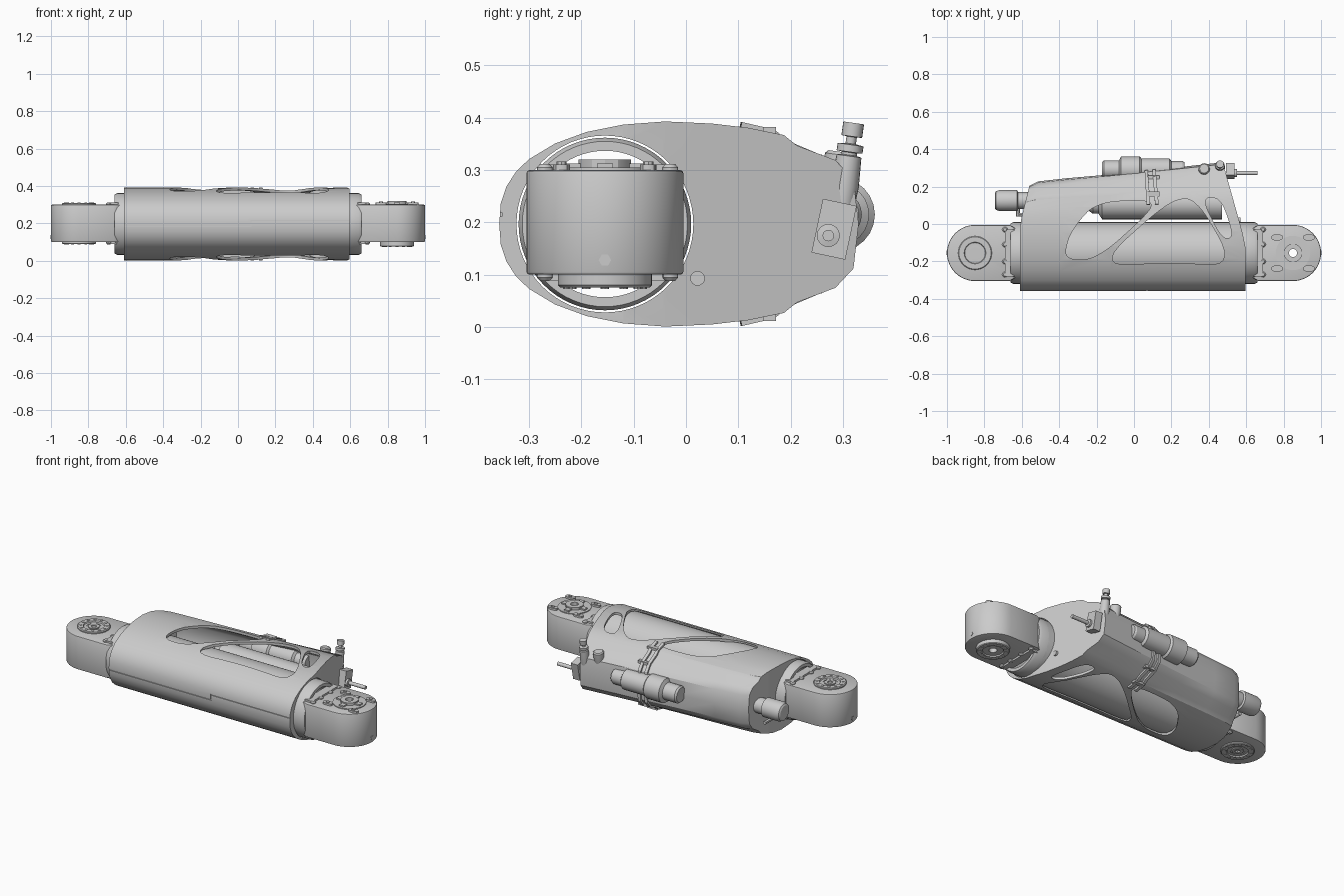
import bpy, bmesh, math
from mathutils import Vector

if "Cube" in bpy.data.objects:
    bpy.data.objects.remove(bpy.data.objects["Cube"])

CY, CZ = -0.155, 0.197          # main tube axis


def make(name, verts, faces):
    bm = bmesh.new()
    vs = [bm.verts.new(v) for v in verts]
    for f in faces:
        bm.faces.new([vs[i] for i in f])
    bmesh.ops.remove_doubles(bm, verts=bm.verts, dist=1e-5)
    bmesh.ops.recalc_face_normals(bm, faces=bm.faces)
    me = bpy.data.meshes.new(name)
    bm.to_mesh(me)
    bm.free()
    ob = bpy.data.objects.new(name, me)
    bpy.context.collection.objects.link(ob)
    return ob


def turned(name, origin, axis, prof, seg=32, ring=False):
    """Lathe (radius, distance) profile about an axis; ring=True closes it as a hollow loop."""
    q = Vector(axis).to_track_quat('Z', 'Y')
    o = Vector(origin)
    if not ring:
        prof = [(0, prof[0][1])] + prof + [(0, prof[-1][1])]
    n = len(prof)
    verts = [o + q @ Vector((r * math.cos(2 * math.pi * k / seg), r * math.sin(2 * math.pi * k / seg), a))
             for k in range(seg) for r, a in prof]
    faces = []
    for k in range(seg):
        k2 = (k + 1) % seg
        for i in range(n if ring else n - 1):
            j = (i + 1) % n
            f = [k * n + i, k * n + j, k2 * n + j, k2 * n + i]
            if prof[i][0] == 0:
                f = [k * n, k * n + j, k2 * n + j]
                verts[k * n] = verts[0]
            elif prof[j][0] == 0:
                f = [k * n + i, j, k2 * n + i]
            if prof[i][0] == 0:
                f[0] = 0
            faces.append(f)
    return make(name, verts, faces)


def prism(name, pts, z0, z1):
    n = len(pts)
    return make(name, [(x, y, z0) for x, y in pts] + [(x, y, z1) for x, y in pts],
                [list(range(n)), list(range(n, 2 * n))] +
                [[i, (i + 1) % n, n + (i + 1) % n, n + i] for i in range(n)])


def box(name, c, s):
    x, y, z = c
    a, b, h = s[0] / 2, s[1] / 2, s[2] / 2
    return prism(name, [(x - a, y - b), (x + a, y - b), (x + a, y + b), (x - a, y + b)], z - h, z + h)


def apply(ob, kind, **kw):
    m = ob.modifiers.new(kind, kind)
    for k, v in kw.items():
        setattr(m, k, v)
    bpy.context.view_layer.objects.active = ob
    bpy.ops.object.modifier_apply(modifier=m.name)


def cut(ob, cutter):
    cutter.hide_render = True
    apply(ob, 'BOOLEAN', object=cutter, operation='DIFFERENCE', solver='EXACT')
    bpy.data.objects.remove(cutter)


def rounded(pts, times=3):
    for _ in range(times):
        out = []
        for i, p in enumerate(pts):
            a, b = Vector(p), Vector(pts[(i + 1) % len(pts)])
            out += [a.lerp(b, .22), a.lerp(b, .78)]
        pts = [tuple(v) for v in out]
    return pts


# Shell cross-section: (y, half height)
HALF = [(-.357, 0), (-.354, .04), (-.343, .072), (-.325, .1), (-.3, .124), (-.25, .154), (-.19, .176),
        (-.12, .190), (-.04, .196), (.05, .192), (.12, .184), (.19, .17), (.215, .15), (.29, .122),
        (.325, .085), (.335, 0)]
TAPER = [(0, .61), (.04, .68), (.18, .73), (.4, .79), (.6, .855), (.8, .92), (1, .985)]


def taper(t):
    for (a, s), (b, r) in zip(TAPER, TAPER[1:]):
        if t <= b:
            return s + (r - s) * (t - a) / (b - a)
    return TAPER[-1][1]


def skin(y, h, t, inset=0):
    """Point on the tapered shell at section t."""
    y = y * (1 - inset * 2.9)
    h = math.copysign(max(abs(h) - inset, 0), h)
    if y > 0:
        y *= taper(t)
    xl = -.61 + max(0, y) * .25 + inset
    xr = .595 - max(0, y + .1) * .28 - inset
    return (xl + (xr - xl) * t, y, CZ + h)


def loft(name, inset):
    ring = HALF + [(y, -h) for y, h in reversed(HALF[1:-1])]
    m, n = len(ring), len(HALF)
    verts = [skin(y, h, t, inset) for t, _ in TAPER for y, h in ring]
    faces = [[s * m + i, s * m + (i + 1) % m, (s + 1) * m + (i + 1) % m, (s + 1) * m + i]
             for s in range(len(TAPER) - 1) for i in range(m)]
    for base in (0, (len(TAPER) - 1) * m):
        for i in range(n - 1):
            f = dict.fromkeys([i, i + 1, (m - i - 1) % m, (m - i) % m])
            faces.append([base + k for k in f])
    return make(name, verts, faces)


# Hollow shell with tube bore, windows and seam grooves
shell = loft("outer_shell", 0)
cut(shell, loft("shell_cavity", .015))
cut(shell, turned("bore_cutter", (-.8, CY, CZ), (1, 0, 0), [(.169, 0), (.169, 1.6)], 64))
windows = [
    [(-.375, -.19), (-.345, -.05), (-.21, .115), (.09, .13), (.09, .07), (-.2, -.19)],
    [(-.2, -.225), (.18, .12), (.33, .145), (.54, -.225), (.2, -.205)],
    [(.36, .14), (.465, .14), (.535, -.07), (.47, -.08)]]
for w in windows:
    cut(shell, prism("window_cutter", rounded(w), -.2, .6))
for x0, x1, z in ((-.7, .07, .185), (.07, .7, .215)):
    cut(shell, box("seam_cutter", ((x0 + x1) / 2, -.357, z), (x1 - x0, .012, .006)))
cut(shell, box("seam_step_cutter", (.07, -.357, .2), (.006, .012, .036)))

# Main tube with end collars
turned("main_tube", (0, CY, CZ), (1, 0, 0), [(.165, -.6), (.165, .6), (.14, .6), (.14, -.6)], 64, True)
for s, side in ((-1, "left"), (1, "right")):
    turned(side + "_collar", (0, CY, CZ), (s, 0, 0),
           [(.165, .58), (.165, .645), (.158, .66), (.14, .66), (.14, .58)], 64, True)

# Inner reservoir behind the windows
turned("inner_reservoir", (0, .11, CZ), (1, 0, 0),
       [(.04, -.24), (.055, -.22), (.055, -.19), (.085, -.17), (.085, .47)])

# End links, hubs and bolts
for s, side in ((-1, "left"), (1, "right")):
    cx = s * .85
    pts = [(s * .63, CY - .13), (s * .665, CY - .15)]
    pts += [(cx + s * .15 * math.cos(a), CY + .15 * math.sin(a))
            for a in [math.radians(-90 + 180 * k / 24) for k in range(25)]]
    pts += [(s * .665, CY + .15), (s * .63, CY + .13)]
    link = prism(side + "_link", pts, .1, .3)
    apply(link, 'BEVEL', width=.006, segments=2, limit_method='ANGLE', angle_limit=math.radians(40))
    cut(link, turned("pin_bore_cutter", (cx, CY, 0), (0, 0, 1), [(.022, 0), (.022, .5)]))
    turned(side + "_set_screw", (s * .99, CY, .128), (s, 0, 0), [(.012, 0), (.012, .012)], 6)
    for d, name in ((1, "upper"), (-1, "lower")):
        o, ax = (cx, CY, .2), (0, 0, d)
        # shoulder plates between link and tube
        box(f"{side}_{name}_shoulder", (s * .665, CY, .2 + d * .1), (.05, .25, .022))
        for y in (-.03, -.11, -.2, -.27):
            turned(f"{side}_{name}_rivet", (s * .69, y, .2), ax, [(.015, .09), (.015, .105), (.009, .112)], 12)
        if s > 0 and d > 0:
            turned("right_top_flange", o, ax, [(.092, .09), (.092, .105), (.022, .105), (.022, .09)], 40, True)
            turned("right_top_nut", o, ax, [(.05, .1), (.05, .12), (.022, .12), (.022, .1)], 12, True)
            for i in (-1, 1):
                for j in (-1, 1):
                    x, y = cx + i * .085, CY + j * .083
                    c = prism("hub_clamp", rounded([(x - .03, y - .016), (x + .03, y - .016),
                                                    (x + .03, y + .016), (x - .03, y + .016)], 2), .295, .311)
                    turned("clamp_screw", (x, y, .2), ax, [(.01, .1), (.01, .116)], 8)
            for i, j in ((1, 0), (-1, 0), (0, 1), (0, -1)):
                box("hub_key", (cx + i * .062, CY + j * .062, .307), (.03, .03, .012))
        else:
            top = .124 if s > 0 else .11
            hole = .022 if s > 0 else .04
            turned(f"{side}_{name}_hub", o, ax, [(.09, .09), (.09, top - .004), (.086, top), (.058, top),
                   (.055, top - .007), (hole, top - .007), (hole, .09)], 40, True)
            if s < 0:
                turned(f"left_{name}_pin", o, ax, [(.032, .08), (.032, .106), (.015, .106), (.015, .098)], 12)
            for k in range(12):
                a = math.tau * k / 12
                turned("hub_bolt", (cx + .072 * math.cos(a), CY + .072 * math.sin(a), .2), ax,
                       [(.008, .1), (.008, top + .003)], 8)

# Rear motor with stepped barrel
turned("rear_motor", (0, .29, .215), (1, 0, 0),
       [(.042, -.17), (.05, -.16), (.05, -.08), (.071, -.07), (.071, .03), (.06, .04), (.06, .19),
        (.046, .2), (.046, .26), (.04, .27)], 24)

# Band clamp wrapping the back of the shell
bands = HALF[10:] + [(y, -h) for y, h in reversed(HALF[10:-1])]
for t0, t1 in ((.58, .597), (.62, .637)):
    v = [skin(y, h, t, -.005) for y, h in bands for t in (t0, t1)]
    band = make("band_clamp", v, [[2 * i, 2 * i + 1, 2 * i + 3, 2 * i + 2] for i in range(len(bands) - 1)])
    apply(band, 'SOLIDIFY', thickness=.012, offset=0)
for d in (-1, 1):
    box("clamp_bridge", (.105, .16, CZ + d * .178), (.065, .025, .014))
    box("clamp_buckle", (.105, .25, CZ + d * .125), (.065, .02, .016))

# Rounded port on the left end
turned("left_port", (-.56, .125, .2), (-1, 0, 0),
       [(.045, 0), (.045, .06), (.056, .065), (.056, .16), (.05, .178), (.04, .184)])
turned("left_port_pipe", (-.55, .05, .11), (-1, 0, 0), [(.01, 0), (.01, .07)], 12)
turned("left_port_crossbar", (-.62, .04, .11), (0, 1, 0), [(.01, 0), (.01, .1)], 12)

# Tilted valve, cone plug, connector block and cable
AX = (0, .14, .99)
turned("valve", (.46, .295, .21), AX,
       [(.022, 0), (.027, .06), (.024, .118), (.015, .12), (.015, .125), (.025, .126), (.025, .14), (.01, .142),
        (.01, .155), (.02, .156), (.02, .182)], 20)
turned("cone_plug", (.375, .28, .22), AX, [(.017, 0), (.03, .08), (.03, .11), (.024, .116)], 20)
block = box("connector_block", (0, 0, 0), (.045, .066, .105))
block.location = (.515, .283, .187)
block.rotation_euler = (math.radians(-12), 0, 0)
turned("cable_gland", (.53, .272, .175), (1, 0, 0), [(.022, 0), (.022, .02), (.011, .022), (.011, .13)], 16)

# Small plug in the right end face
turned("end_plug", (.53, .022, .093), (1, 0, .0), [(.014, 0), (.014, .04)], 16)

bpy.ops.object.select_all(action='DESELECT')
for ob in bpy.context.scene.objects:
    ob.select_set(True)
    bpy.context.view_layer.objects.active = ob
bpy.ops.object.shade_smooth_by_angle(angle=math.radians(30))
